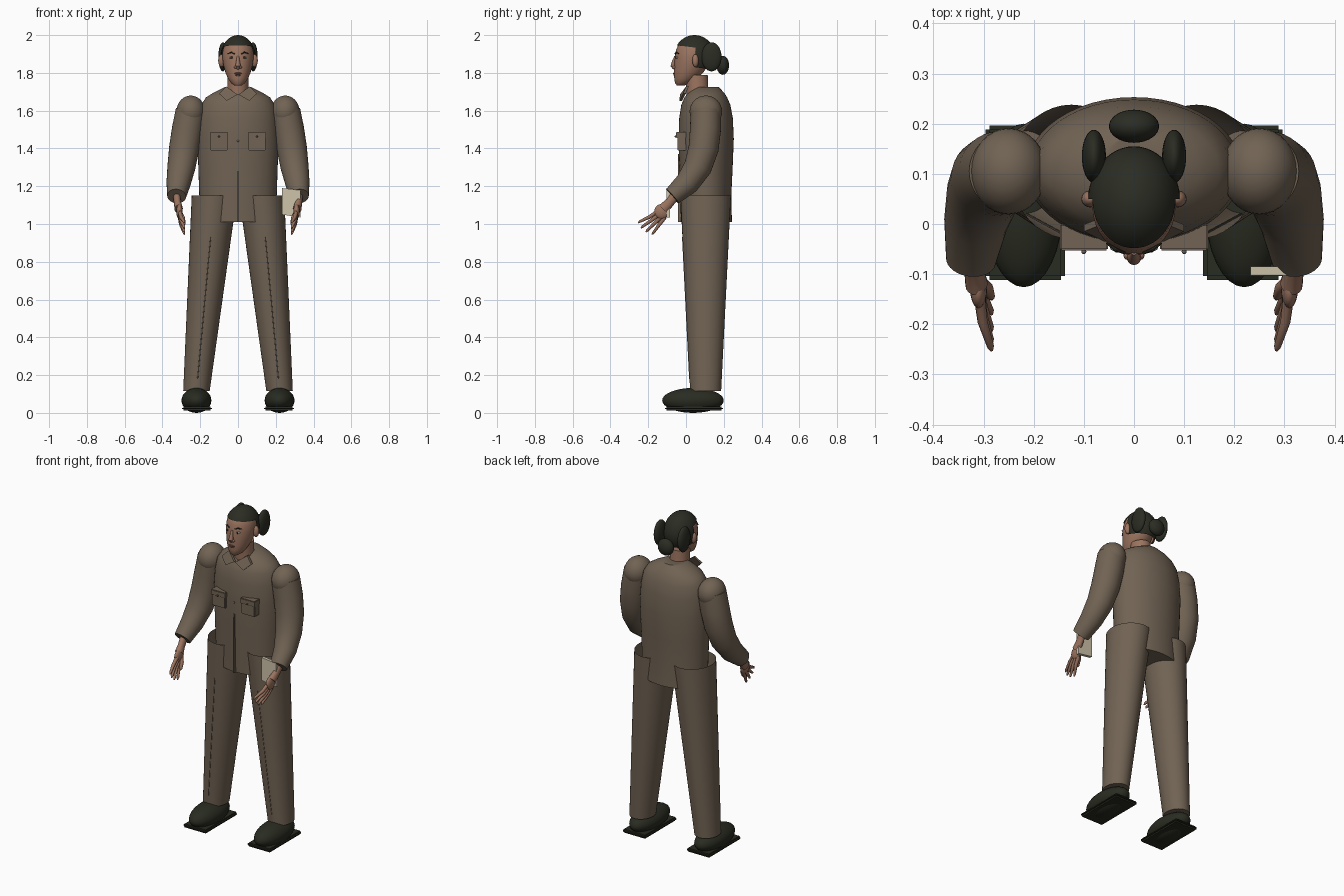
import bpy, bmesh, math
from mathutils import Vector, Matrix

if "Cube" in bpy.data.objects:
    bpy.data.objects.remove(bpy.data.objects["Cube"])


def material(name, r, g, b):
    m = bpy.data.materials.new(name)
    m.use_nodes = True
    m.diffuse_color = (r, g, b, 1)
    m.node_tree.nodes["Principled BSDF"].inputs["Base Color"].default_value = (r, g, b, 1)
    return m


CLOTH = material("brown cloth", .165, .125, .088)
SKIN = material("skin", .33, .175, .115)
HAIR = material("dark hair", .024, .026, .017)
SHOE = material("dark shoe", .022, .025, .015)
PAPER = material("cream paper", .62, .55, .40)
LIP = material("lip", .20, .085, .065)
EYE = material("eye white", .5, .42, .35)


def finish(bm, name, mat, smooth=True):
    bmesh.ops.recalc_face_normals(bm, faces=bm.faces)
    me = bpy.data.meshes.new(name)
    bm.to_mesh(me)
    bm.free()
    me.materials.append(mat)
    ob = bpy.data.objects.new(name, me)
    bpy.context.collection.objects.link(ob)
    if smooth:
        bpy.ops.object.select_all(action='DESELECT')
        ob.select_set(True)
        bpy.context.view_layer.objects.active = ob
        bpy.ops.object.shade_smooth_by_angle(angle=math.radians(40))
    return ob


def loft(name, rings, mat, n=32, caps=(True, True)):
    """Skin elliptical rings given as (centre, u axis, v axis)."""
    bm = bmesh.new()
    loops = []
    for c, u, v in rings:
        angles = [2 * math.pi * i / n for i in range(n)]
        loops.append([bm.verts.new(c + u * math.cos(a) + v * math.sin(a)) for a in angles])
    for a, b in zip(loops, loops[1:]):
        for i in range(n):
            j = (i + 1) % n
            bm.faces.new((a[i], a[j], b[j], b[i]))
    for use, loop in zip(caps, (loops[0], loops[-1])):
        if use:
            bm.faces.new(loop)
    return finish(bm, name, mat)


def column(name, rows, mat, x=0, **kw):
    """Horizontal ellipses: rows of (z, centre y, radius x, radius y)."""
    return loft(name, [(Vector((x, cy, z)), Vector((rx, 0, 0)), Vector((0, ry, 0)))
                       for z, cy, rx, ry in rows], mat, **kw)


def tube(name, pts, radii, mat, n=24, flat=1):
    """Round tube along a path; flat squashes it sideways."""
    pts = [Vector(p) for p in pts]
    rings = []
    for i, (p, r) in enumerate(zip(pts, radii)):
        t = (pts[min(i + 1, len(pts) - 1)] - pts[max(i - 1, 0)]).normalized()
        u = (Vector((1, 0, 0)) - t * t.x).normalized()
        rings.append((p, u * r * flat, t.cross(u) * r))
    return loft(name, rings, mat, n)


def ball(name, c, r, mat, cuts=(), n=32):
    """Ellipsoid; each cut (point, normal) keeps the side the normal points to."""
    bm = bmesh.new()
    bmesh.ops.create_uvsphere(bm, u_segments=n, v_segments=n // 2, radius=1,
                              matrix=Matrix.Translation(c) @ Matrix.Diagonal((*r, 1)))
    for p, no in cuts:
        bmesh.ops.bisect_plane(bm, geom=bm.verts[:] + bm.edges[:] + bm.faces[:],
                               plane_co=p, plane_no=no, clear_inner=True)
    return finish(bm, name, mat)


def box(name, lo, hi, mat, bevel=0):
    lo, hi = Vector(lo), Vector(hi)
    bm = bmesh.new()
    bmesh.ops.create_cube(bm, size=1, matrix=Matrix.Translation((lo + hi) / 2)
                          @ Matrix.Diagonal((*(hi - lo), 1)))
    if bevel:
        bmesh.ops.bevel(bm, geom=bm.edges[:], offset=bevel, segments=2, affect='EDGES')
    return finish(bm, name, mat, False)


def plate(name, pts, depth, mat):
    """Polygon thickened towards the back."""
    bm = bmesh.new()
    face = bm.faces.new([bm.verts.new(p) for p in pts])
    new = bmesh.ops.extrude_face_region(bm, geom=[face])["geom"]
    for v in new:
        if isinstance(v, bmesh.types.BMVert):
            v.co.y += depth
    return finish(bm, name, mat, False)


# Jacket
column("jacket", [(1.01, .108, .2, .135), (1.15, .105, .205, .135), (1.3, .106, .21, .141),
                  (1.45, .107, .215, .146), (1.56, .106, .208, .142), (1.63, .105, .195, .13),
                  (1.67, .105, .17, .113), (1.695, .107, .13, .095), (1.725, .108, .07, .065)],
       CLOTH, n=48)
box("placket", (-.004, -.042, 1.01), (.004, -.02, 1.37), CLOTH)
ball("chest_button", (0, -.04, 1.44), (.006, .005, .006), CLOTH, n=12)

# Neck and head
column("neck", [(1.66, .065, .06, .06), (1.72, .06, .055, .058), (1.79, .055, .055, .06)], SKIN)
column("head", [(1.733, -.028, .018, .02), (1.745, -.018, .036, .04), (1.77, -.002, .053, .06),
                (1.8, .013, .066, .077), (1.84, .028, .077, .09), (1.88, .036, .083, .096),
                (1.92, .04, .081, .093), (1.95, .042, .07, .082), (1.98, .045, .042, .05)], SKIN)
tube("nose", [(0, -.056, 1.888), (0, -.064, 1.86), (0, -.068, 1.838), (0, -.06, 1.822)],
     [.006, .010, .014, .009], SKIN, 16)
ball("upper_lip", (0, -.061, 1.797), (.02, .008, .005), LIP, n=16)
ball("lower_lip", (0, -.058, 1.788), (.017, .008, .006), LIP, n=16)
ball("chin", (0, -.04, 1.752), (.02, .018, .016), SKIN, n=16)

# Hair: cap, back shell and buns
centre, size = (0, .045, 1.885), (.092, .11, .115)
ball("hair_cap", centre, size, HAIR, [((0, 0, 1.94), (0, .12, 1))], 48)
ball("hair_back", centre, size, HAIR,
     [((0, .05, 0), (0, 1, 0)), ((0, .05, 1.83), (0, .15, 1))], 48)
ball("back_bun", (0, .195, 1.84), (.05, .033, .05), HAIR)

for s, side in ((1, "left"), (-1, "right")):
    # Face details
    ball(side + "_side_bun", (s * .08, .135, 1.885), (.024, .053, .077), HAIR)
    ball(side + "_ear", (s * .087, .05, 1.865), (.018, .017, .034), SKIN, n=20)
    ball(side + "_eye", (s * .034, -.047, 1.881), (.014, .008, .006), EYE, n=16)
    ball(side + "_pupil", (s * .034, -.052, 1.881), (.006, .005, .006), HAIR, n=12)
    ball(side + "_nostril", (s * .012, -.062, 1.83), (.009, .01, .008), SKIN, n=12)
    tube(side + "_brow", [(s * .018, -.058, 1.901), (s * .035, -.052, 1.909),
                          (s * .055, -.038, 1.902)], [.003, .004, .002], HAIR, 8)

    # Collar wing
    plate(side + "_collar", [(s * .003, -.032, 1.685), (s * .06, -.035, 1.652),
                             (s * .1, -.015, 1.69), (s * .062, .0, 1.728)], .014, CLOTH)

    # Breast pocket
    a, b = sorted((s * .055, s * .145))
    box(side + "_pocket", (a, -.046, 1.39), (b, 0, 1.48), CLOTH, .003)
    box(side + "_pocket_flap", (a - .003, -.053, 1.455), (b + .003, 0, 1.488), CLOTH, .003)
    ball(side + "_pocket_button", (s * .1, -.055, 1.463), (.005, .005, .005), CLOTH, n=12)

    # Sleeve
    ball(side + "_shoulder", (s * .25, .105, 1.595), (.076, .086, .085), CLOTH)
    tube(side + "_sleeve", [(s * .25, .105, 1.6), (s * .268, .103, 1.5), (s * .285, .093, 1.4),
                            (s * .3, .062, 1.3), (s * .315, .005, 1.215),
                            (s * .325, -.072, 1.147)],
         [.08, .082, .08, .074, .064, .05], CLOTH, 32)

    # Hand with fanned fingers
    tube(side + "_wrist", [(s * .325, -.055, 1.155), (s * .32, -.09, 1.11), (s * .314, -.12, 1.08)],
         [.026, .025, .03], SKIN, 16, .75)
    ball(side + "_palm", (s * .31, -.128, 1.066), (.017, .04, .04), SKIN, n=20)
    for i, (y, z) in enumerate(((-.252, 1.005), (-.238, .978), (-.213, .957), (-.18, .945))):
        tube(side + "_finger_%d" % (i + 1),
             [(s * .308, -.148 + i * .012, 1.068 - i * .011),
              (s * .302, (y - .138 + i * .012) / 2, (z + 1.068 - i * .006) / 2),
              (s * .286, y + .007, z + .008), (s * .284, y, z)],
             [.011, .010, .007, .003], SKIN, 10)
    tube(side + "_thumb", [(s * .308, -.115, 1.06), (s * .292, -.128, 1.03),
                           (s * .285, -.145, 1.0), (s * .284, -.15, .992)],
         [.014, .012, .008, .003], SKIN, 10)

    # Trouser leg, open at the waist, with a pressed crease
    loft(side + "_trouser_leg",
         [(Vector((s * x, .104, z)), Vector((rx, 0, 0)), Vector((0, ry, 0)))
          for x, z, rx, ry in ((.125, 1.15, .12, .134), (.22, .115, .07, .082))],
         CLOTH, 40, (False, True))
    tube(side + "_crease", [(s * .145, -.018, .93), (s * .214, .0195, .18)], [.003, .003], CLOTH, 8)

    # Shoe and sole
    ball(side + "_shoe", (s * .22, .037, .066), (.079, .163, .066), SHOE)
    box(side + "_sole", (s * .217 - .079, -.112, .012), (s * .217 + .079, .196, .034), SHOE, .008)

# Paper booklet held at the left hand
plate("booklet", [(.232, -.103, 1.19), (.33, -.103, 1.18), (.33, -.103, 1.035),
                  (.232, -.103, 1.05)], .018, PAPER)
